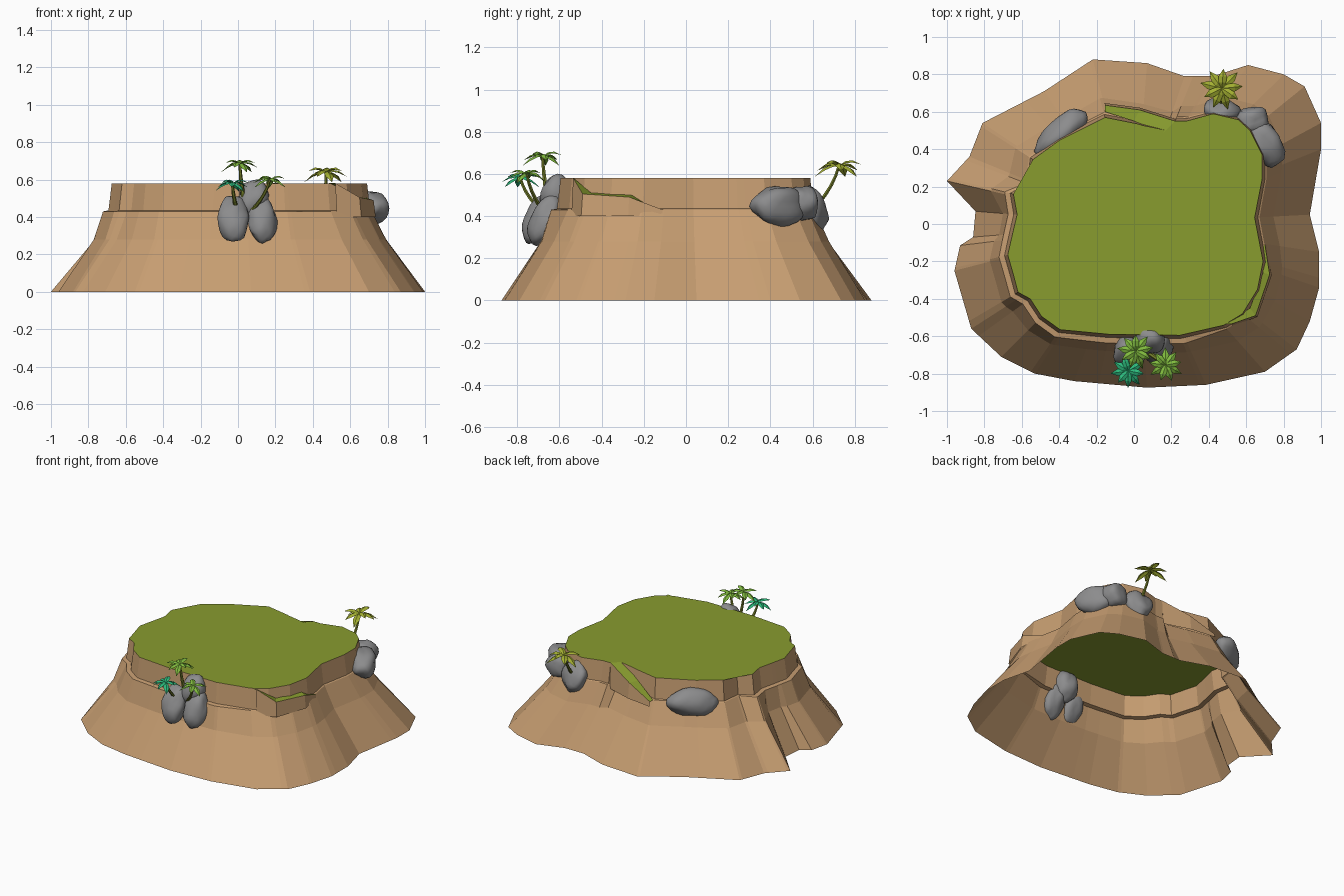
import bpy, bmesh, math, random
from mathutils import Vector, Matrix, noise

if "Cube" in bpy.data.objects:
    bpy.data.objects.remove(bpy.data.objects["Cube"])

random.seed(4)

def material(name, r, g, b):
    m = bpy.data.materials.new(name)
    lin = [((c / 255 + 0.055) / 1.055) ** 2.4 for c in (r, g, b)]
    m.diffuse_color = (*lin, 1)
    m.use_nodes = True
    m.node_tree.nodes["Principled BSDF"].inputs["Base Color"].default_value = m.diffuse_color
    return m

EARTH = material("sandy earth", 198, 157, 113)
GRASS = material("grass", 136, 156, 47)
STONE = material("grey stone", 140, 140, 141)
TRUNK = material("olive trunk", 118, 128, 42)
LIGHT = material("light green leaf", 128, 186, 62)
YELLOW = material("yellow green leaf", 164, 176, 50)
TEAL = material("teal leaf", 44, 186, 124)

def finish(name, bm, *mats):
    me = bpy.data.meshes.new(name)
    bm.to_mesh(me)
    bm.free()
    for m in mats:
        me.materials.append(m)
    ob = bpy.data.objects.new(name, me)
    bpy.context.collection.objects.link(ob)
    return ob

# ---- Island outlines, seen from above
FOOT = [(-.22, .88), (.07, .86), (.27, .79), (.42, .79), (.61, .85), (.80, .80),
        (.91, .74), (1, .55), (1, .40), (.94, .05), (.99, -.15), (.99, -.34),
        (.94, -.52), (.87, -.67), (.70, -.79), (.385, -.86), (.07, -.875),
        (-.32, -.84), (-.53, -.80), (-.71, -.71), (-.87, -.56), (-.96, -.25),
        (-.93, -.115), (-.86, -.07), (-.84, .06), (-1, .23), (-.88, .36),
        (-.81, .54), (-.48, .71)]
RIM = [(-.155, .57), (.02, .535), (.16, .49), (.22, .55), (.28, .55), (.42, .59),
       (.555, .56), (.62, .50), (.685, .37), (.685, .24), (.645, .035), (.69, -.20),
       (.66, -.35), (.58, -.48), (.485, -.54), (.245, -.595), (-.13, -.59),
       (-.395, -.565), (-.49, -.50), (-.555, -.40), (-.62, -.365), (-.645, -.27),
       (-.675, -.165), (-.65, -.055), (-.625, .05), (-.645, .16), (-.555, .21),
       (-.54, .345), (-.395, .45)]

def radius(outline, a):
    """Distance from the centre to the outline along angle a."""
    d, best = Vector((math.cos(a), math.sin(a))), 0
    for i, p in enumerate(outline):
        p, q = Vector(p), Vector(outline[i - 1])
        e = q - p
        den = d.x * e.y - d.y * e.x
        if abs(den) > 1e-9:
            t = (p.x * e.y - p.y * e.x) / den
            s = (p.x * d.y - p.y * d.x) / den
            if -1e-6 <= s <= 1 + 1e-6:
                best = max(best, t)
    return best

angles = []
for a in sorted(math.atan2(y, x) for x, y in FOOT + RIM):
    if not angles or a - angles[-1] > 0.015:
        angles.append(a)

# ---- Island shell: open below, with a stepped ledge on front and left
bm = bmesh.new()
rings = [[] for _ in range(5)]
for a in angles:
    foot, rim = radius(FOOT, a), radius(RIM, a)
    deg = math.degrees(a) % 360
    ledge = 0.048 if 165 < deg < 302 else 0.026
    profile = [(foot, 0), (rim + .34 * (foot - rim), .28), (rim + ledge, .43),
               (rim + (.018 if ledge > .04 else .017), .435), (rim, .58)]
    for ring, (r, z) in zip(rings, profile):
        ring.append(bm.verts.new((r * math.cos(a), r * math.sin(a), z)))
for lo, hi in zip(rings, rings[1:]):
    for i in range(len(lo)):
        bm.faces.new((lo[i - 1], lo[i], hi[i], hi[i - 1]))
finish("island_slope", bm, EARTH)

# ---- Grass plateau
bm = bmesh.new()
cap = bm.faces.new([bm.verts.new(v) for v in
                    [(radius(RIM, a) * math.cos(a), radius(RIM, a) * math.sin(a), .58) for a in angles]])
bmesh.ops.triangulate(bm, faces=[cap])
finish("grass_plateau", bm, GRASS)

# ---- Grassy ramps: green tread with an earth skirt flaring down the slope
def ramp(name, inner, outer):
    bm = bmesh.new()
    rows = []
    for p, q in zip(inner, outer):
        out = Vector((q[0], q[1], 0)).normalized()
        rows.append([bm.verts.new(p), bm.verts.new(q),
                     bm.verts.new(Vector((q[0], q[1], min(q[2], .40))) + out * .012)])
    for r0, r1 in zip(rows, rows[1:]):
        bm.faces.new((r0[0], r0[1], r1[1], r1[0]))
        f = bm.faces.new((r0[1], r0[2], r1[2], r1[1]))
        f.material_index = 1
    bmesh.ops.recalc_face_normals(bm, faces=bm.faces)
    if bm.faces[:][0].normal.z < 0:
        bmesh.ops.reverse_faces(bm, faces=bm.faces)
    finish(name, bm, GRASS, EARTH)

ramp("back_ramp",
     [(-.155, .60, .43), (.0, .55, .51), (.16, .49, .581)],
     [(-.155, .635, .43), (.03, .61, .51), (.22, .55, .581)])
ramp("right_ramp",
     [(.675, -.11, .43), (.69, -.26, .50), (.62, -.45, .51), (.485, -.535, .581)],
     [(.70, -.11, .43), (.725, -.27, .49), (.65, -.49, .505), (.52, -.535, .581)])

# ---- Boulders: noisy ellipsoids sunk in the slope
def boulder(name, centre, size, turn=0, lean=0):
    bm = bmesh.new()
    bmesh.ops.create_icosphere(bm, subdivisions=3, radius=1)
    shift = Vector((random.random(), random.random(), random.random())) * 20
    for v in bm.verts:
        v.co *= 1 + .22 * noise.noise(v.co * 1.3 + shift)
    m = (Matrix.Translation(centre) @ Matrix.Rotation(math.radians(turn), 4, 'Z')
         @ Matrix.Rotation(math.radians(lean), 4, 'X') @ Matrix.Diagonal((*size, 1)))
    bmesh.ops.transform(bm, matrix=m, verts=bm.verts)
    for f in bm.faces:
        f.smooth = True
    finish(name, bm, STONE)

boulder("front_boulder_left", (-.03, -.69, .39), (.085, .075, .13), 0, -25)
boulder("front_boulder_right", (.13, -.67, .38), (.08, .065, .13), 10, -25)
boulder("front_boulder_top", (.08, -.615, .49), (.085, .085, .11), 0, -15)
boulder("back_left_boulder", (-.39, .48, .43), (.16, .085, .095), 42)
boulder("right_boulder", (.70, .44, .445), (.085, .14, .10), 25)
boulder("right_boulder_rear", (.63, .55, .46), (.09, .08, .085), 25)
boulder("back_boulder", (.47, .61, .44), (.095, .055, .11), -10, 20)

# ---- Palms: tapered bent trunk and a crown of folded, drooping leaves
def palm(name, root, top, leaf_mat, reach, spin):
    root, top = Vector(root), Vector(top)
    bend = Vector((top.x * .8 + root.x * .2, top.y * .8 + root.y * .2, (root.z + top.z) / 2))
    bm = bmesh.new()
    loops = []
    for i in range(5):
        t = i / 4
        c = root * (1 - t) ** 2 + bend * 2 * t * (1 - t) + top * t * t
        r = .013 - .006 * t
        loops.append([bm.verts.new(c + Vector((math.cos(k * math.tau / 6) * r,
                                               math.sin(k * math.tau / 6) * r, 0))) for k in range(6)])
    for lo, hi in zip(loops, loops[1:]):
        for k in range(6):
            bm.faces.new((lo[k - 1], lo[k], hi[k], hi[k - 1]))
    finish(name + "_trunk", bm, TRUNK)

    bm = bmesh.new()
    for k in range(9):
        tilt = (.30, .05, .55)[k % 3]
        turn = Matrix.Rotation(spin + k * math.tau / 9, 3, 'Z')
        mids, lefts, rights = [], [], []
        for t, w in ((0, .05), (.3, .17), (.62, .19), (1, .004)):
            x = reach * t * (1.02 - .25 * tilt)
            z = reach * (t * (tilt + .25) - .75 * t * t)
            for row, side in ((mids, 0), (lefts, 1), (rights, -1)):
                p = Vector((x, side * w * reach, z - abs(side) * w * reach * .45))
                row.append(bm.verts.new(top + turn @ p))
        for i in range(3):
            bm.faces.new((mids[i], mids[i + 1], lefts[i + 1], lefts[i]))
            bm.faces.new((rights[i], rights[i + 1], mids[i + 1], mids[i]))
    finish(name + "_leaves", bm, leaf_mat)

palm("tall_palm", (.03, -.66, .50), (.01, -.68, .685), LIGHT, .10, .2)
palm("teal_palm", (-.01, -.71, .45), (-.03, -.785, .58), TEAL, .095, .5)
palm("side_palm", (.08, -.69, .44), (.17, -.755, .60), LIGHT, .095, .9)
palm("back_palm", (.47, .62, .45), (.47, .725, .64), YELLOW, .118, .1)
